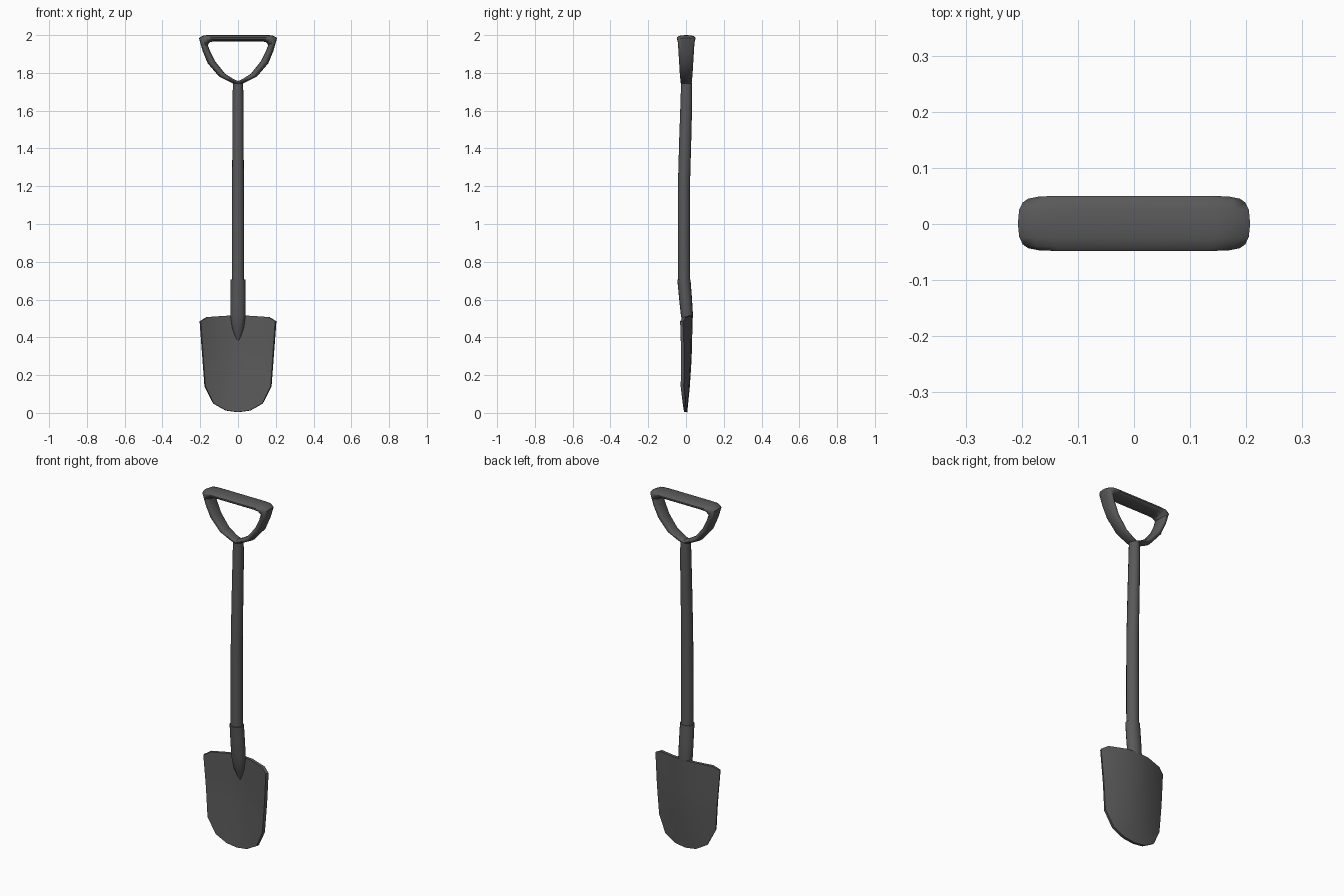
import bpy, bmesh, math

if "Cube" in bpy.data.objects:
    bpy.data.objects.remove(bpy.data.objects["Cube"])

grey = bpy.data.materials.new("dark grey")
grey.diffuse_color = (0.1, 0.1, 0.1, 1)
grey.use_nodes = True
grey.node_tree.nodes["Principled BSDF"].inputs["Base Color"].default_value = grey.diffuse_color


def lerp_table(table, t):
    """Piecewise linear lookup in a list of (key, value)."""
    for (a, va), (b, vb) in zip(table, table[1:]):
        if t <= b:
            return va + (vb - va) * max(0, (t - a) / (b - a))
    return table[-1][1]


def finish(name, bm, angle=40, thickness=0):
    bmesh.ops.recalc_face_normals(bm, faces=bm.faces)
    me = bpy.data.meshes.new(name)
    bm.to_mesh(me)
    bm.free()
    me.materials.append(grey)
    ob = bpy.data.objects.new(name, me)
    bpy.context.collection.objects.link(ob)
    bpy.ops.object.select_all(action='DESELECT')
    ob.select_set(True)
    bpy.context.view_layer.objects.active = ob
    if thickness:
        mod = ob.modifiers.new("thickness", 'SOLIDIFY')
        mod.thickness = thickness
        mod.offset = 0
        bpy.ops.object.modifier_apply(modifier=mod.name)
    bpy.ops.object.shade_smooth_by_angle(angle=math.radians(angle))
    return ob


def loft(name, rings, loop=False):
    """Skin a list of equal-length point rings, capped or closed into a loop."""
    bm = bmesh.new()
    vr = [[bm.verts.new(p) for p in r] for r in rings]
    pairs = list(zip(vr, vr[1:])) + ([(vr[-1], vr[0])] if loop else [])
    n = len(vr[0])
    for a, b in pairs:
        for i in range(n):
            j = (i + 1) % n
            bm.faces.new((a[i], a[j], b[j], b[i]))
    if not loop:
        bm.faces.new(vr[0])
        bm.faces.new(vr[-1])
    return finish(name, bm)


def tube(name, stations, n=16):
    """Upright tube through (z, y, x radius, y radius) stations."""
    loft(name, [[(rx * math.cos(2 * math.pi * i / n),
                  y + ry * math.sin(2 * math.pi * i / n), z) for i in range(n)]
                for z, y, rx, ry in stations])


# Shaft with a slight bend, and the socket running down into the blade
tube("shaft", [(0.66, -0.010, 0.033, 0.032), (0.95, -0.011, 0.033, 0.032),
               (1.20, -0.011, 0.031, 0.032), (1.45, -0.004, 0.030, 0.032),
               (1.65, 0.002, 0.029, 0.031), (1.75, 0.003, 0.027, 0.029)])
tube("socket", [(0.705, -0.011, 0.039, 0.035), (0.60, -0.002, 0.040, 0.034),
                (0.515, 0.005, 0.040, 0.032), (0.45, 0.009, 0.031, 0.021),
                (0.41, 0.015, 0.017, 0.011), (0.375, 0.020, 0.003, 0.003)])

# D handle: (outer x, outer z, inner x, inner z, half depth), right half
half = [(0, 2.0, 0, 1.967, 0.05), (0.14, 2.0, 0.13, 1.967, 0.05),
        (0.18, 1.999, 0.15, 1.962, 0.049), (0.207, 1.985, 0.16, 1.947, 0.045),
        (0.187, 1.915, 0.15, 1.92, 0.042), (0.16, 1.85, 0.12, 1.86, 0.038),
        (0.10, 1.78, 0.068, 1.795, 0.034), (0.03, 1.745, 0.02, 1.765, 0.030),
        (0, 1.735, 0, 1.757, 0.029)]
full = half + [(-ox, oz, -ix, iz, d) for ox, oz, ix, iz, d in half[-2:0:-1]]


def section(ox, oz, ix, iz, d, n=14):
    pts = []
    for i in range(n):
        c, s = math.cos(2 * math.pi * i / n), math.sin(2 * math.pi * i / n)
        k = (1 + c) / 2
        y = math.copysign(abs(s) ** 0.75, s) * d if abs(s) > 1e-6 else 0
        pts.append((ix + (ox - ix) * k, 0.001 + y, iz + (oz - iz) * k))
    return pts


loft("grip_handle", [section(*s) for s in full], loop=True)

# Blade: columns between a rounded bottom edge and the top edge, dished to the front
bottom = [(0, 0.004), (0.065, 0.013), (0.13, 0.05), (0.175, 0.14)]
top = [(0, 0.515), (0.07, 0.514), (0.165, 0.507), (0.2, 0.485)]
centre_y = [(0, -0.002), (0.05, 0.003), (0.14, 0.012), (0.3, 0.022), (0.52, 0.027)]
dish = [(0, 0.018), (0.05, 0.026), (0.14, 0.038), (0.5, 0.045)]
rows = 8
bm = bmesh.new()
columns = []
for c in range(-3, 4):
    (bx, bz), (tx, tz) = bottom[abs(c)], top[abs(c)]
    sign = -1 if c < 0 else 1
    col = []
    for r in range(rows + 1):
        t = r / rows
        x, z = bx + (tx - bx) * t, bz + (tz - bz) * t
        y = lerp_table(centre_y, z) - lerp_table(dish, z) * (x / 0.19) ** 2
        col.append(bm.verts.new((sign * x, y, z)))
    columns.append(col)
for a, b in zip(columns, columns[1:]):
    for r in range(rows):
        bm.faces.new((a[r], b[r], b[r + 1], a[r + 1]))
finish("blade", bm, thickness=0.017)
